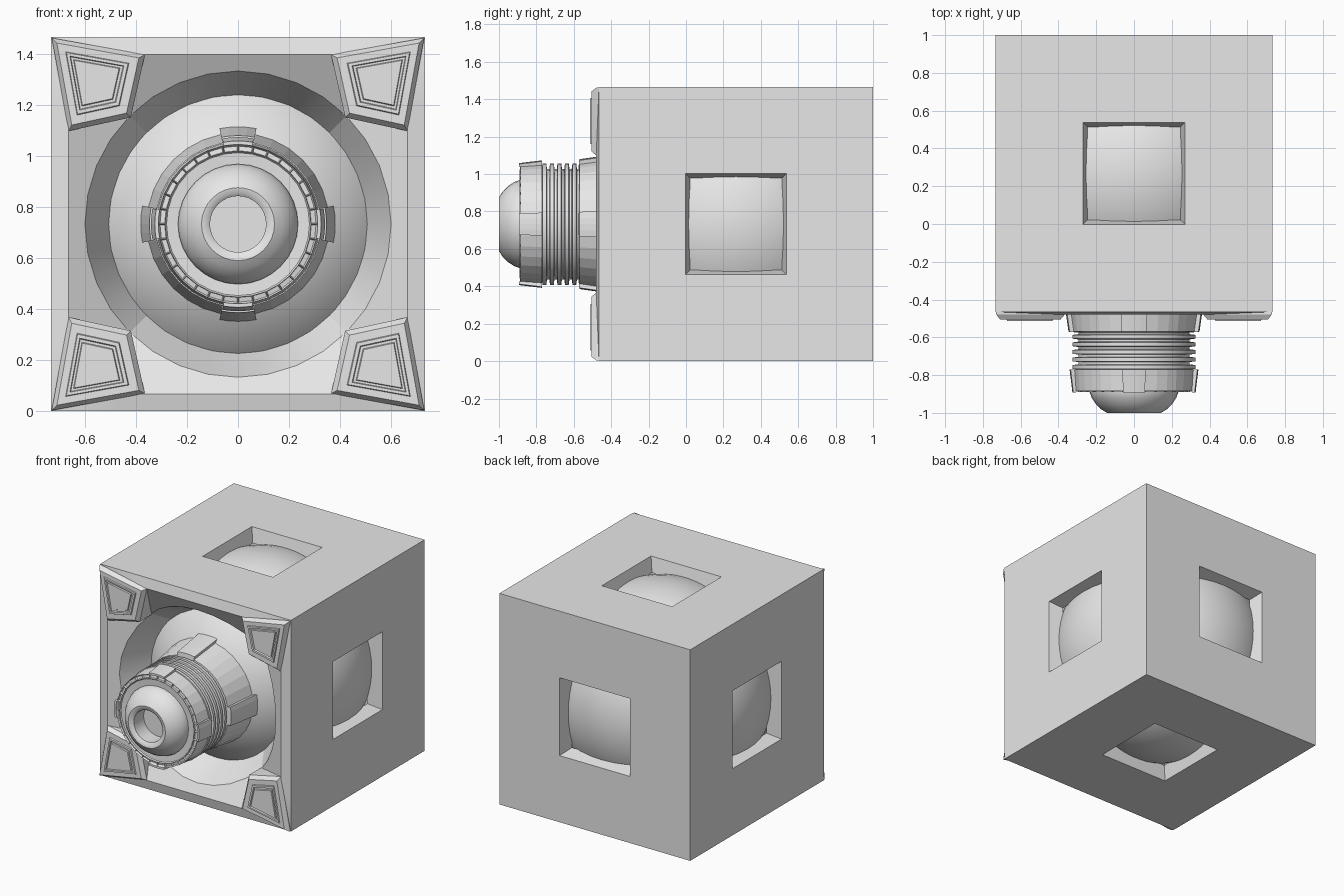
import bpy, bmesh, math
from mathutils import Vector

if "Cube" in bpy.data.objects:
    bpy.data.objects.remove(bpy.data.objects["Cube"])

H = 0.7325            # half size of the cube, also the height of the axis
CY = 1 - H            # cube centre in y
FRONT = CY - H

grey = bpy.data.materials.new("light_grey")
grey.diffuse_color = (0.8, 0.8, 0.8, 1)
grey.use_nodes = True
grey.node_tree.nodes["Principled BSDF"].inputs["Base Color"].default_value = grey.diffuse_color


def finish(bm, name, smooth=None, recalc=True):
    if recalc:
        bmesh.ops.recalc_face_normals(bm, faces=bm.faces[:])
    me = bpy.data.meshes.new(name)
    bm.to_mesh(me)
    bm.free()
    me.materials.append(grey)
    ob = bpy.data.objects.new(name, me)
    bpy.context.collection.objects.link(ob)
    if smooth:
        bpy.ops.object.select_all(action='DESELECT')
        ob.select_set(True)
        bpy.context.view_layer.objects.active = ob
        bpy.ops.object.shade_smooth_by_angle(angle=math.radians(smooth))
    return ob


def bridge(bm, a, b, closed=True):
    n = len(a)
    for i in range(n if closed else n - 1):
        j = (i + 1) % n
        bm.faces.new((a[i], a[j], b[j], b[i]))


def lathe(profile, n=32):
    """Revolve (radius, y) points round the barrel axis."""
    bm = bmesh.new()
    prev = None
    for r, y in profile:
        ring = [bm.verts.new((r * math.cos(2 * math.pi * i / n), y,
                              H + r * math.sin(2 * math.pi * i / n))) for i in range(n)]
        if prev:
            bridge(bm, prev, ring)
        else:
            first = ring
        prev = ring
    bm.faces.new(first)
    bm.faces.new(prev)
    bmesh.ops.recalc_face_normals(bm, faces=bm.faces[:])
    return bm


def lugs(name, profile, half_width):
    """Four curved blocks at top, bottom, left and right of the barrel."""
    bm = bmesh.new()
    for k in range(4):
        rings = []
        for s in range(5):
            a = k * math.pi / 2 + half_width * (s / 2 - 1)
            rings.append([bm.verts.new((r * math.cos(a), y, H + r * math.sin(a)))
                          for r, y in profile])
        for a, b in zip(rings, rings[1:]):
            bridge(bm, a, b)
        bm.faces.new(rings[0])
        bm.faces.new(rings[-1])
    finish(bm, name)


# Cube shell with a framed square window in every face except the front
bm = bmesh.new()
bmesh.ops.create_cube(bm, size=2 * H)
bmesh.ops.translate(bm, verts=bm.verts[:], vec=(0, CY, H))
bm.normal_update()
sides = [f for f in bm.faces if f.normal.y > -0.5]
bmesh.ops.delete(bm, geom=[f for f in bm.faces if f.normal.y < -0.5], context='FACES_ONLY')
bmesh.ops.inset_individual(bm, faces=sides, thickness=H - 0.27, use_even_offset=True)
bm.normal_update()
bmesh.ops.inset_individual(bm, faces=sides, thickness=0.024, depth=-0.1, use_even_offset=True)
bmesh.ops.delete(bm, geom=sides, context='FACES_ONLY')
finish(bm, "cube_shell", recalc=False)

# Front frame: raised rim, sloping panels, round crater
bm = bmesh.new()
N = 32


def loop(radius, square, depth):
    out = []
    for i in range(N):
        a = 2 * math.pi * i / N
        c, s = math.cos(a), math.sin(a)
        k = radius / max(abs(c), abs(s)) if square else radius
        x, z = k * c, k * s
        out.append(bm.verts.new((x, depth(max(abs(x), abs(z))), H + z)))
    return out


loops = [loop(H, True, lambda m: FRONT),
         loop(0.665, True, lambda m: FRONT - 0.015),
         loop(0.6, False, lambda m: FRONT - 0.015 + 0.55 * (0.665 - m)),
         loop(0.505, False, lambda m: -0.225)]
for a, b in zip(loops, loops[1:]):
    bridge(bm, a, b)
bm.normal_update()
if sum(f.normal.y for f in bm.faces) > 0:
    bmesh.ops.reverse_faces(bm, faces=bm.faces[:])
finish(bm, "front_frame", smooth=20, recalc=False)

# Inner ball seen through the windows
bm = bmesh.new()
bmesh.ops.create_uvsphere(bm, u_segments=48, v_segments=32, radius=0.71)
bmesh.ops.translate(bm, verts=bm.verts[:], vec=(0, CY, H))
finish(bm, "inner_ball", smooth=30)

# Corner plates with stepped kite-shaped panels
bm = bmesh.new()
outline = [(0.73, 0.73), (0.365, 0.664), (0.42, 0.418)]
outline = [outline[0], outline[1], outline[2], (0.664, 0.365)]
for sx in (-1, 1):
    for sz in (-1, 1):
        def ring(y, k=0.0):
            return [bm.verts.new((sx * (x + (0.56 - x) * k), y, H + sz * (z + (0.56 - z) * k)))
                    for x, z in outline]
        rings = [ring(-0.33, 0.01), ring(-0.478), ring(-0.505, 0.12), ring(-0.505, 0.32),
                 ring(-0.513, 0.34), ring(-0.513, 0.42), ring(-0.503, 0.44),
                 ring(-0.503, 0.5), ring(-0.51, 0.52)]
        for a, b in zip(rings, rings[1:]):
            bridge(bm, a, b)
        bm.faces.new(rings[0])
        bm.faces.new(rings[-1])
finish(bm, "corner_plates")

# Barrel base collar
finish(lathe([(0.36, -0.28), (0.358, -0.34), (0.325, -0.57), (0.28, -0.575)]), "barrel_collar")
lugs("collar_lugs", [(0.3, -0.3), (0.384, -0.31), (0.347, -0.57), (0.3, -0.575)], 0.19)

# Ribbed neck
profile = [(0.295, -0.55)]
for i in range(5):
    y = -0.583 - 0.04 * i
    profile += [(0.295, y), (0.325, y - 0.004), (0.325, y - 0.024), (0.295, y - 0.028)]
profile.append((0.295, -0.8))
finish(lathe(profile), "ribbed_neck", smooth=30)

# Muzzle cap with a ring of small sockets
bm = lathe([(0.28, -0.765), (0.32, -0.77), (0.312, -0.885), (0.286, -0.89),
            (0.28, -0.882), (0.22, -0.878)])
cells = []
for f in bm.faces:
    c = f.calc_center_median() - Vector((0, 0, H))
    if len(f.verts) == 4 and f.normal.y < -0.5 and 0.29 < math.hypot(c.x, c.z) < 0.31:
        cells.append(f)
bmesh.ops.inset_individual(bm, faces=cells, thickness=0.004, depth=-0.012, use_even_offset=True)
finish(bm, "muzzle_cap", recalc=False)
lugs("cap_lugs", [(0.29, -0.77), (0.341, -0.77), (0.326, -0.893), (0.312, -0.893)], 0.18)

# Domed nose with a bore
finish(lathe([(0.236, -0.86), (0.235, -0.89), (0.224, -0.92), (0.203, -0.952), (0.175, -0.98),
              (0.143, -1.0), (0.125, -0.997), (0.11, -0.985), (0.11, -0.75)]),
       "nose", smooth=35)
